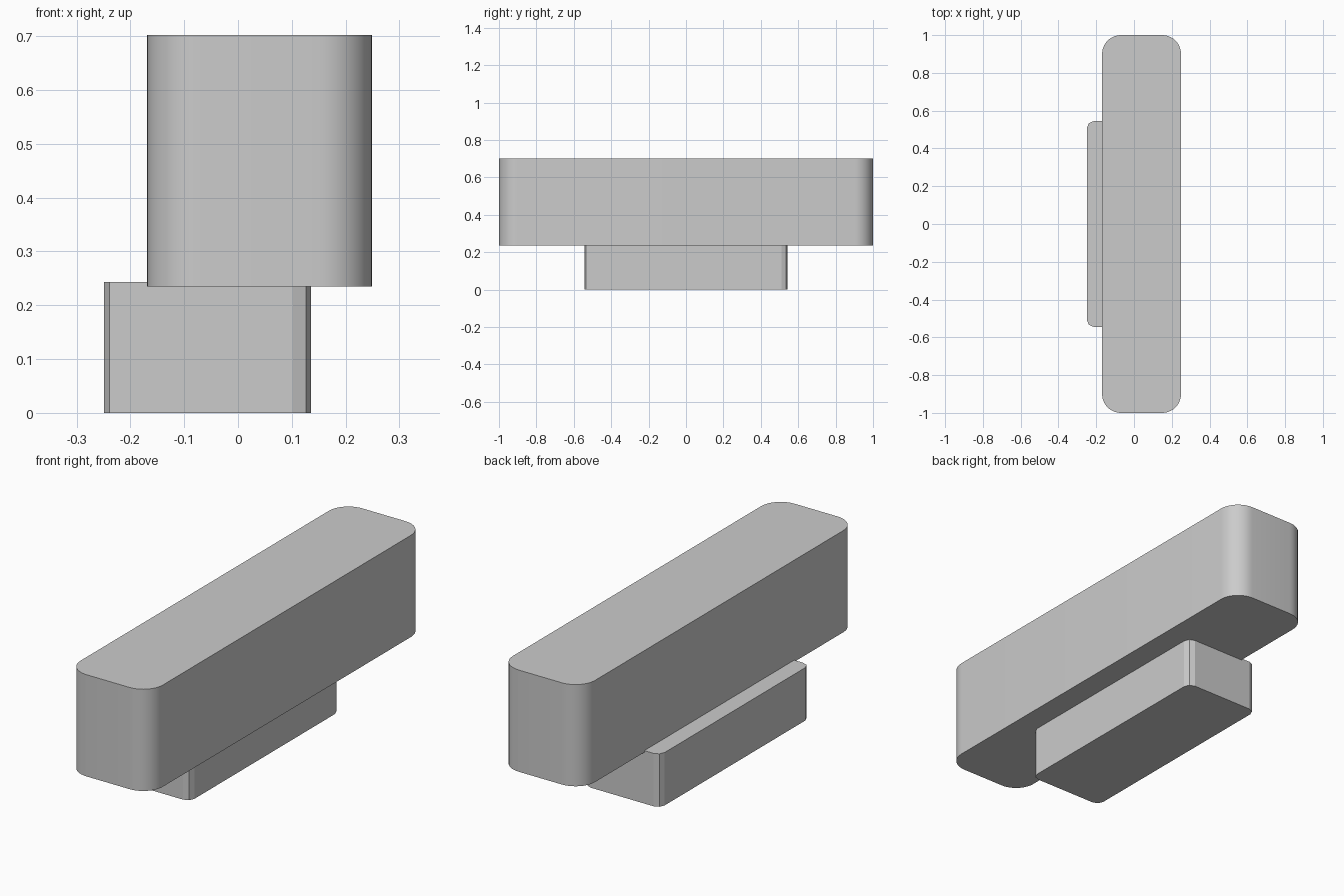
import bpy
import bmesh
import math
from mathutils import Vector

old = bpy.data.objects.get("Cube")
if old:
    bpy.data.objects.remove(old, do_unlink=True)

grey = bpy.data.materials.new("plain_grey")
grey.use_nodes = True
grey.diffuse_color = (0.6, 0.6, 0.6, 1)
grey.node_tree.nodes["Principled BSDF"].inputs["Base Color"].default_value = (0.6, 0.6, 0.6, 1)


def rounded_block(name, low, high, radius, segments, smooth):
    """Box whose four upright edges are rounded."""
    low, high = Vector(low), Vector(high)
    bm = bmesh.new()
    bmesh.ops.create_cube(bm, size=1)
    bmesh.ops.scale(bm, vec=high - low, verts=bm.verts)
    upright = [e for e in bm.edges
               if abs(e.verts[0].co.z - e.verts[1].co.z) > 0.01]
    bmesh.ops.bevel(bm, geom=upright, offset=radius, segments=segments,
                    profile=0.5, affect='EDGES')
    mesh = bpy.data.meshes.new(name)
    bm.to_mesh(mesh)
    bm.free()
    mesh.materials.append(grey)
    obj = bpy.data.objects.new(name, mesh)
    obj.location = (low + high) / 2
    bpy.context.collection.objects.link(obj)
    if smooth:
        bpy.ops.object.select_all(action='DESELECT')
        obj.select_set(True)
        bpy.context.view_layer.objects.active = obj
        bpy.ops.object.shade_smooth_by_angle(angle=math.radians(30))
    return obj


# Long upper bar, smooth corners
rounded_block("upper_bar", (-0.169, -1, 0.235), (0.249, 1, 0.702), 0.1, 10, True)
# Short lower block, faceted corners, slightly sunk into the bar
rounded_block("lower_block", (-0.249, -0.544, 0), (0.136, 0.544, 0.243), 0.034, 2, False)
